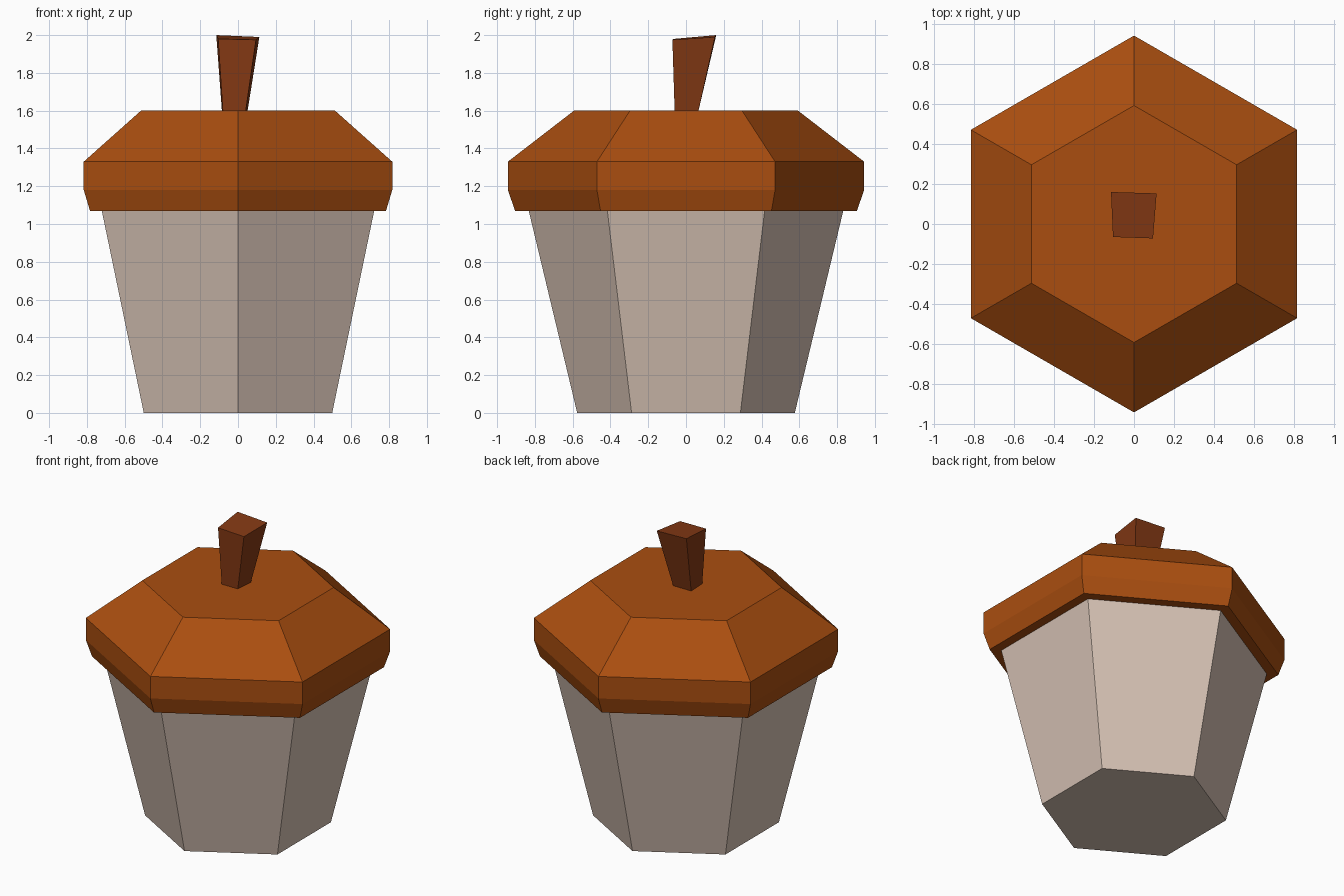
import bpy, math

if "Cube" in bpy.data.objects:
    bpy.data.objects.remove(bpy.data.objects["Cube"])


def material(name, rgb):
    m = bpy.data.materials.new(name)
    m.diffuse_color = (*rgb, 1)
    m.use_nodes = True
    m.node_tree.nodes["Principled BSDF"].inputs["Base Color"].default_value = m.diffuse_color
    return m


def loft(name, rings, mat):
    """Closed flat-faced solid through a stack of rings with equal point counts."""
    n = len(rings[0])
    verts = [p for ring in rings for p in ring]
    faces = [tuple(reversed(range(n))), tuple(range(len(verts) - n, len(verts)))]
    for k in range(len(rings) - 1):
        for i in range(n):
            j = (i + 1) % n
            faces.append((k * n + i, k * n + j, (k + 1) * n + j, (k + 1) * n + i))
    me = bpy.data.meshes.new(name)
    me.from_pydata(verts, [], faces)
    me.materials.append(mat)
    ob = bpy.data.objects.new(name, me)
    bpy.context.collection.objects.link(ob)
    return ob


def hexagon(r, z):
    # Corners point to the front and back
    return [(r * math.cos(math.radians(30 + 60 * i)),
             r * math.sin(math.radians(30 + 60 * i)), z) for i in range(6)]


cream = material("pale beige", (0.672, 0.539, 0.456))
brown = material("orange brown", (0.402, 0.076, 0.005))
dark = material("dark brown", (0.231, 0.041, 0.007))

# Tapered nut body
loft("nut_body", [hexagon(0.576, 0), hexagon(0.835, 1.08)], cream)

# Overhanging cap
loft("cap", [hexagon(r, z) for r, z in
             ((0.905, 1.07), (0.943, 1.18), (0.943, 1.33), (0.593, 1.60))], brown)

# Crooked flared stem
loft("stem", [
    [(-0.08, -0.06, 1.595), (0.04, -0.06, 1.595), (0.05, 0.065, 1.595), (-0.085, 0.065, 1.595)],
    [(-0.105, -0.065, 1.98), (0.095, -0.072, 1.975), (0.113, 0.153, 1.99), (-0.115, 0.16, 2.0)],
], dark)
